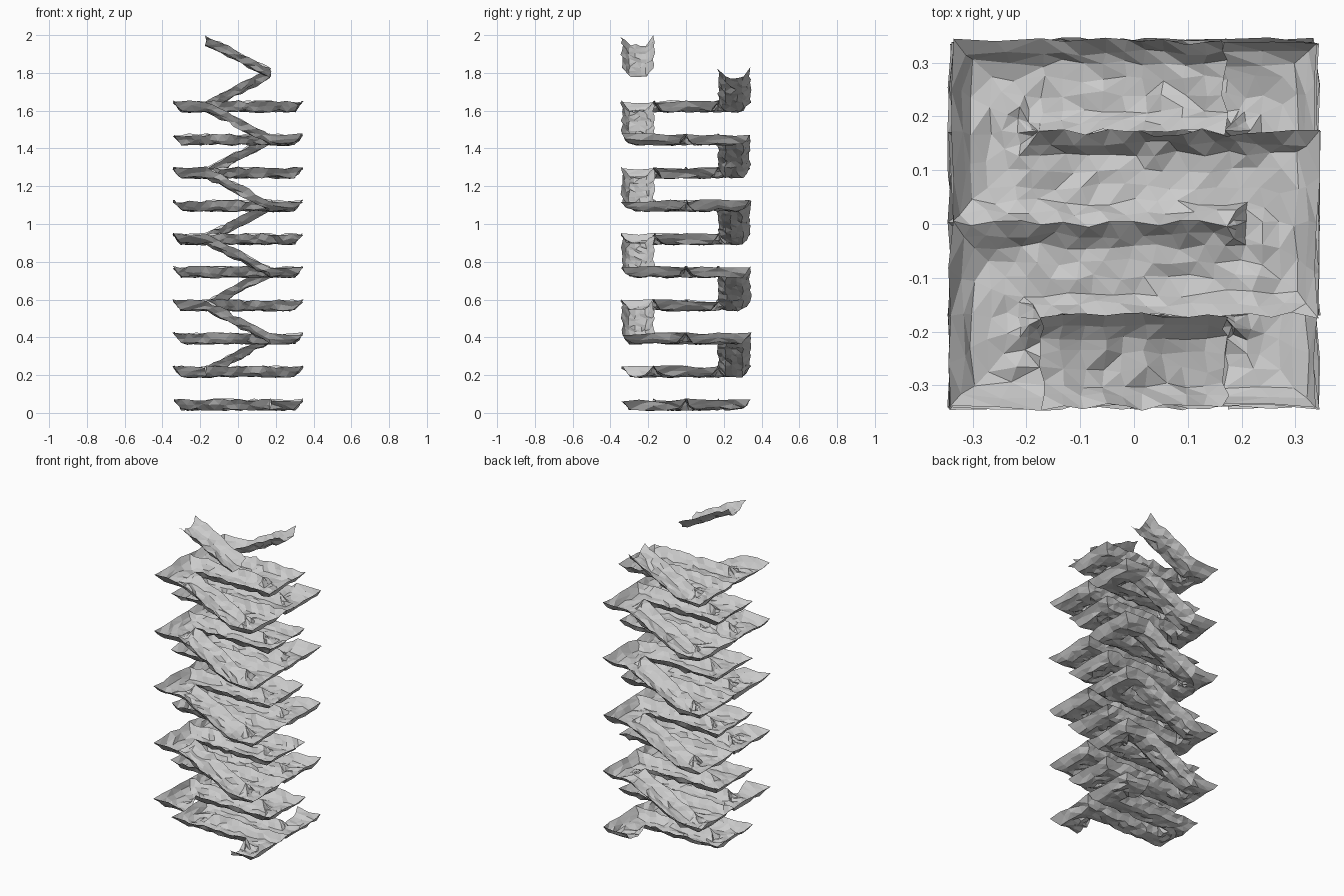
import bpy, bmesh, random
from mathutils import Vector

if "Cube" in bpy.data.objects:
    bpy.data.objects.remove(bpy.data.objects["Cube"])

random.seed(4)
CELL = 0.17            # channel width
PITCH = 0.1755         # height between levels
STEP = CELL / 4
A, B = CELL / 2, CELL * 1.5

# trough cross-section: sideways offset, height
PROFILE = [(-.085, .068), (-.064, .042), (-.044, .021), (-.015, .018),
           (.015, .018), (.044, .021), (.064, .042), (.085, .068)]

jitter_cache = {}


def jitter(p):
    # same random offset wherever two pieces meet
    key = tuple(round(c, 3) for c in p)
    if key not in jitter_cache:
        jitter_cache[key] = Vector((random.uniform(-.007, .007),
                                    random.uniform(-.007, .007),
                                    random.uniform(-.009, .009)))
    return p + jitter_cache[key]


def channel(name, path):
    # sweep the trough along a mitred path
    pts = [Vector(p) for p in path]
    dirs = [Vector((b.x - a.x, b.y - a.y, 0)).normalized() for a, b in zip(pts, pts[1:])]
    sides = [Vector((d.y, -d.x, 0)) for d in dirs]
    mitres = [sides[0]] + [a + b if abs(a.dot(b)) < .5 else a
                           for a, b in zip(sides, sides[1:])] + [sides[-1]]

    def ring(i):
        return [pts[i] + mitres[i] * o + Vector((0, 0, h)) for o, h in PROFILE]

    rings = [ring(0)]
    for i in range(len(pts) - 1):
        r0, r1 = ring(i), ring(i + 1)
        n = max(1, round((pts[i + 1] - pts[i]).length / STEP))
        for s in range(1, n + 1):
            rings.append([a.lerp(b, s / n) for a, b in zip(r0, r1)])

    bm = bmesh.new()
    grid = [[bm.verts.new(p) for p in r] for r in rings]
    for r0, r1 in zip(grid, grid[1:]):
        for j in range(len(PROFILE) - 1):
            bm.faces.new((r0[j], r0[j + 1], r1[j + 1], r1[j]))
    bmesh.ops.remove_doubles(bm, verts=bm.verts, dist=.0005)
    for v in bm.verts:
        v.co = jitter(v.co)
    bmesh.ops.triangulate(bm, faces=bm.faces[:])
    me = bpy.data.meshes.new(name)
    bm.to_mesh(me)
    bm.free()
    bpy.context.collection.objects.link(bpy.data.objects.new(name, me))


# winding flat channels, mirrored on every other level
LEVEL = [(-CELL, -B), (-B, -B), (-B, -A), (B, -A), (B, A), (-B, A), (-B, B), (-CELL, B)]
for k in range(10):
    s = 1 if k % 2 else -1
    channel(f"level_channel_{k}", [(s * x, y, k * PITCH) for x, y in LEVEL])

# ramps alternate between back and front
for k in range(1, 11):
    s = 1 if k % 2 else -1
    channel(f"ramp_channel_{k}", [(-s * CELL, s * B, k * PITCH),
                                  (s * CELL, s * B, (k + 1) * PITCH)])
